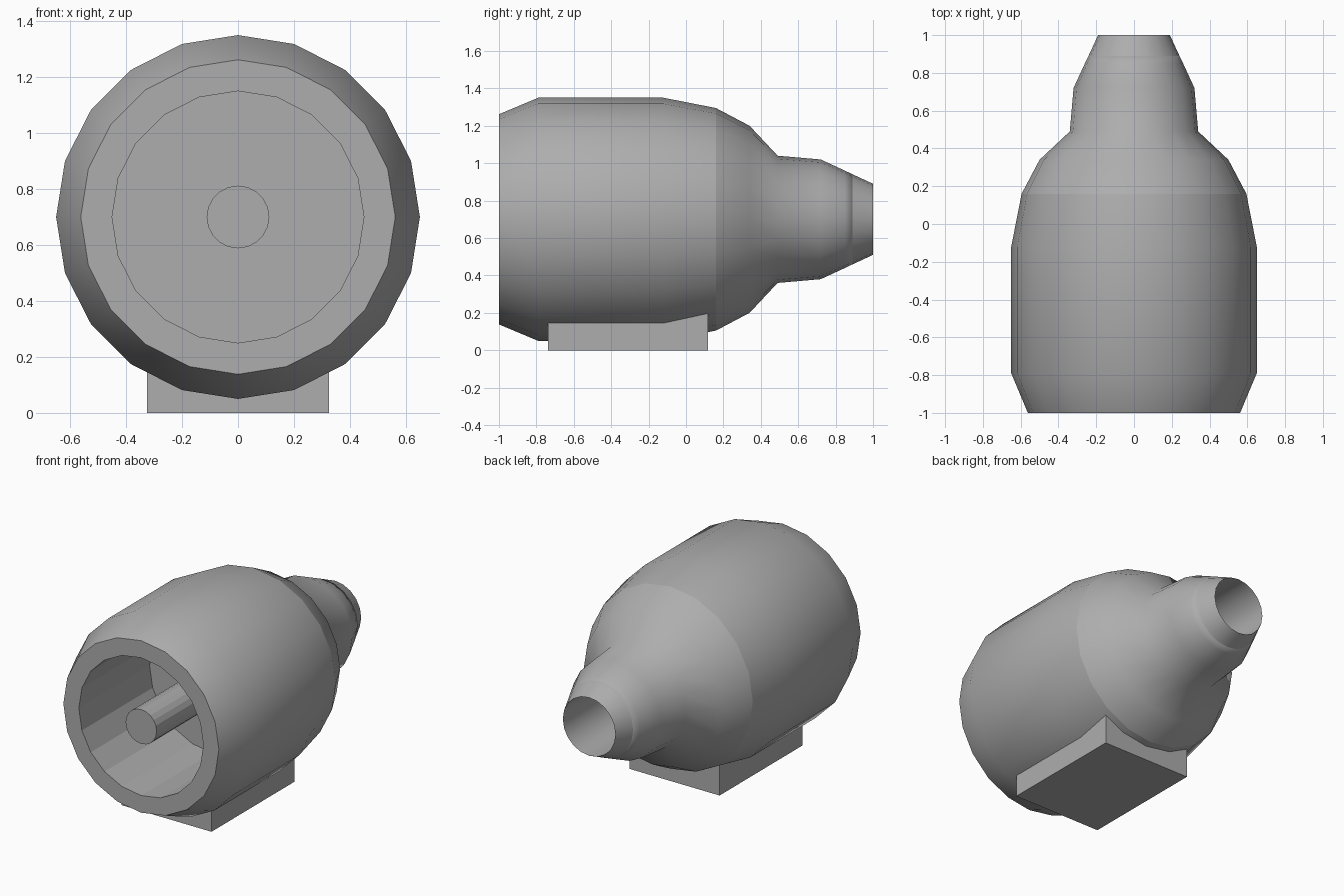
import bpy, bmesh, math

if "Cube" in bpy.data.objects:
    bpy.data.objects.remove(bpy.data.objects["Cube"])

SIDES = 20
AXIS_Z = 0.70

grey = bpy.data.materials.new("dark_grey")
grey.diffuse_color = (0.42, 0.42, 0.42, 1)
grey.use_nodes = True
grey.node_tree.nodes["Principled BSDF"].inputs["Base Color"].default_value = grey.diffuse_color


def revolve(name, profile, smooth_angle=0):
    """Spin (y, radius) points around the horizontal axis."""
    bm = bmesh.new()
    rings = []
    for y, r in profile:
        ring = []
        for j in range(SIDES):
            a = 2 * math.pi * j / SIDES
            ring.append(bm.verts.new((r * math.sin(a), y, AXIS_Z + r * math.cos(a))))
        rings.append(ring)
    for a, b in zip(rings, rings[1:]):
        for j in range(SIDES):
            k = (j + 1) % SIDES
            bm.faces.new((a[j], a[k], b[k], b[j]))
    bmesh.ops.remove_doubles(bm, verts=bm.verts[:], dist=1e-5)
    mesh = bpy.data.meshes.new(name)
    bm.to_mesh(mesh)
    bm.free()
    mesh.materials.append(grey)
    obj = bpy.data.objects.new(name, mesh)
    bpy.context.collection.objects.link(obj)
    if smooth_angle:
        bpy.ops.object.select_all(action='DESELECT')
        obj.select_set(True)
        bpy.context.view_layer.objects.active = obj
        bpy.ops.object.shade_smooth_by_angle(angle=math.radians(smooth_angle))
    return obj


# Main casing with flat front lip
revolve("main_casing", [(-1, 0.45), (-1, 0.562), (-0.79, 0.65), (-0.12, 0.65),
                        (0.16, 0.595)], 50)

# Rear casing narrowing to the neck, its end rolled inward under the tip
revolve("rear_casing", [(0.16, 0.595), (0.34, 0.50), (0.49, 0.34), (0.72, 0.32),
                        (0.85, 0.26), (0.89, 0.241), (0.892, 0.20)], 120)

# Nozzle tip and the straight bore inside it
revolve("nozzle_tip", [(0.89, 0.241), (1.0, 0.19)], 50)
revolve("nozzle_bore", [(1.0, 0.19), (0.5, 0.19)], 50)

# Deep intake with flat back wall
revolve("intake_duct", [(-0.27, 0), (-0.27, 0.45), (-1, 0.45)])

# Central shaft
revolve("central_shaft", [(-1, 0), (-1, 0.112), (-0.27, 0.112)])

# Mounting block under the casing
bpy.ops.mesh.primitive_cube_add(size=1, location=(0, -0.31, 0.12))
block = bpy.context.object
block.name = "mounting_block"
block.scale = (0.65, 0.855, 0.24)
block.data.materials.append(grey)
